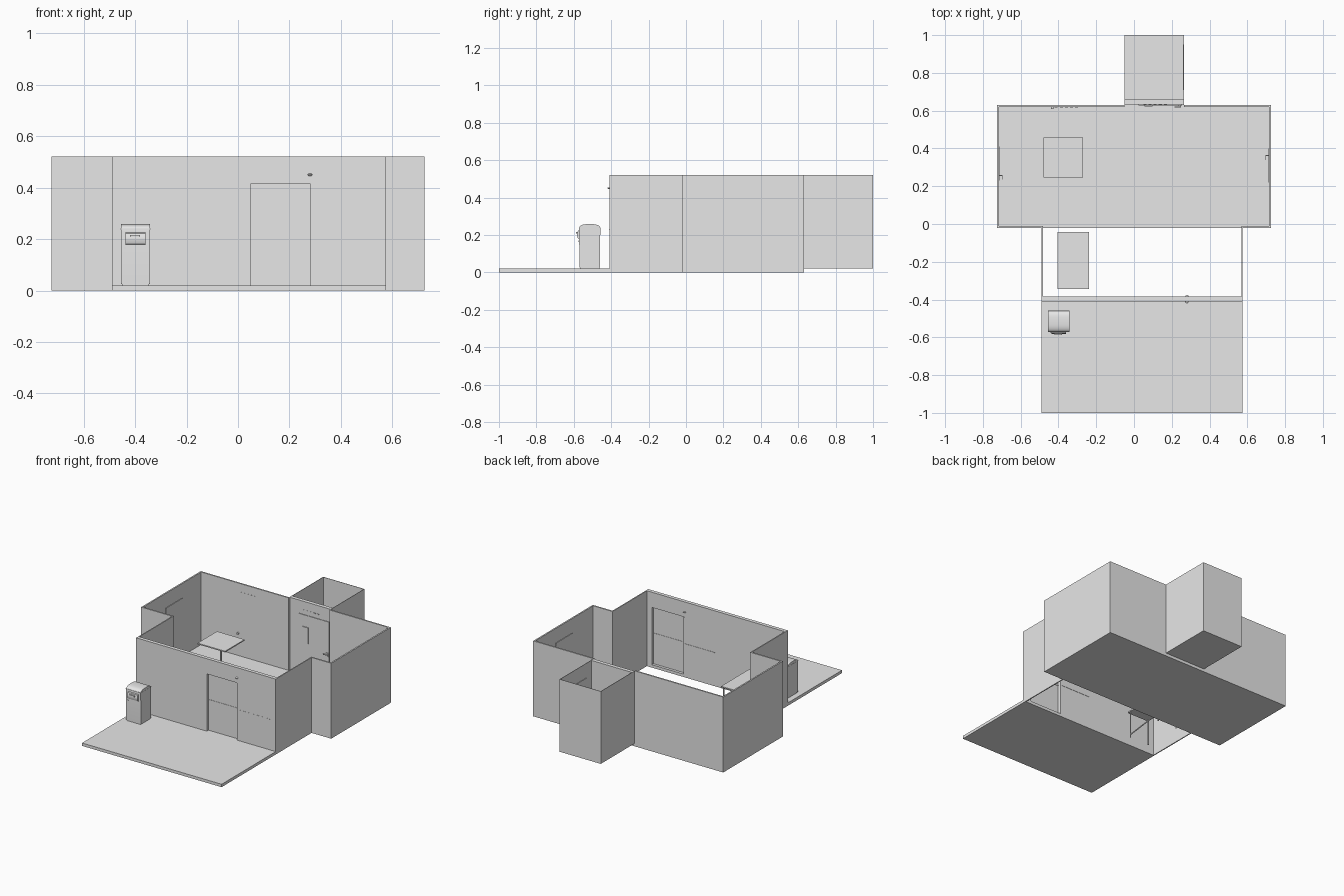
import bpy, bmesh, math
from mathutils import Vector

old = bpy.data.objects.get("Cube")
if old:
    bpy.data.objects.remove(old, do_unlink=True)

# One plain grey for everything
GREY = (0.8, 0.8, 0.8, 1.0)
mat = bpy.data.materials.new("plain grey")
mat.diffuse_color = GREY
mat.use_nodes = True
mat.node_tree.nodes["Principled BSDF"].inputs["Base Color"].default_value = GREY


def finish(name, bm, smooth=False):
    bmesh.ops.recalc_face_normals(bm, faces=bm.faces)
    me = bpy.data.meshes.new(name)
    bm.to_mesh(me)
    bm.free()
    me.materials.append(mat)
    ob = bpy.data.objects.new(name, me)
    bpy.context.collection.objects.link(ob)
    if smooth:
        bpy.ops.object.select_all(action="DESELECT")
        ob.select_set(True)
        bpy.context.view_layer.objects.active = ob
        bpy.ops.object.shade_smooth_by_angle(angle=math.radians(35))
    return ob


def boxes(name, *ranges):
    """One object from boxes given as (x0, x1, y0, y1, z0, z1)."""
    bm = bmesh.new()
    for x0, x1, y0, y1, z0, z1 in ranges:
        vs = bmesh.ops.create_cube(bm, size=1)["verts"]
        for v in vs:
            v.co = Vector((x1 if v.co.x > 0 else x0,
                           y1 if v.co.y > 0 else y0,
                           z1 if v.co.z > 0 else z0))
    return finish(name, bm)


def prism(name, outline, to_point, depth, smooth=False):
    """Extrude a 2D outline; to_point turns (u, v) into a 3D point."""
    bm = bmesh.new()
    face = bm.faces.new([bm.verts.new(to_point(*p)) for p in outline])
    new = bmesh.ops.extrude_face_region(bm, geom=[face])["geom"]
    bmesh.ops.translate(bm, vec=depth,
                        verts=[g for g in new if isinstance(g, bmesh.types.BMVert)])
    return finish(name, bm, smooth)


def rod(name, a, b, r, sides=10):
    a, b = Vector(a), Vector(b)
    bm = bmesh.new()
    bmesh.ops.create_cone(bm, cap_ends=True, segments=sides, radius1=r, radius2=r,
                          depth=(b - a).length)
    rot = (b - a).to_track_quat("Z", "Y")
    for v in bm.verts:
        v.co = rot @ v.co + (a + b) / 2
    return finish(name, bm, True)


H, F = 0.52, 0.02                 # wall height, floor level
XL, XR = -0.49, 0.575             # front bay
RX, RY0, RY1 = 0.725, -0.02, 0.63  # main room
T = 0.01                          # wall thickness
AX0, AX1 = -0.05, 0.265           # annex

# Floors
boxes("patio_slab", (XL, XR, -1.0, -0.41, 0, F))
boxes("main_floor", (-RX, RX, RY0, RY1, 0, F))

# Front wall with a two-leaf sliding door, each leaf recessed on one side
D0, DM, D1, DT = 0.05, 0.28, 0.53, 0.415
WF, WM, WB = -0.41, -0.3975, -0.385
boxes("front_wall", (XL, D0, WF, WB, 0, H), (D1, XR, WF, WB, 0, H),
      (D0, D1, WF, WB, DT, H), (D0, D1, WF, WB, 0, F))
boxes("sliding_leaf", (D0, DM + 0.005, WM + 0.006, WB, F, DT))
boxes("fixed_leaf", (DM, D1, WF, WM - 0.006, F, DT))
boxes("door_mid_rails", (D0, DM, WM + 0.004, WB + 0.002, 0.228, 0.233),
      (DM, D1, WF - 0.001, WM - 0.004, 0.228, 0.233))
boxes("door_middle_post", (DM, DM + 0.008, WF, WB + 0.003, F, DT))

# Domed lamps on both sides of the front wall
for side, y in (("outer", WF), ("inner", WB)):
    bm = bmesh.new()
    bmesh.ops.create_uvsphere(bm, u_segments=16, v_segments=8, radius=1)
    for v in bm.verts:
        v.co = Vector((0.28 + v.co.x * 0.009, y + v.co.y * 0.010, 0.45 + v.co.z * 0.005))
    finish(side + "_door_lamp", bm, True)

# Side walls of the front bay and the walls of the main room
for side, x in (("right", XL), ("left", XR - 0.007)):
    boxes(side + "_bay_wall", (x, x + 0.007, WB, RY0, 0, H))
boxes("front_returns", (-RX, XL + 0.007, RY0, RY0 + T, F, H),
      (XR - 0.007, RX, RY0, RY0 + T, F, H))
boxes("side_walls", (-RX, -RX + T, RY0 + T, RY1, F, H), (RX - T, RX, RY0 + T, RY1, F, H))
boxes("back_wall", (-RX + T, AX0, RY1 - T, RY1, F, H), (AX1, RX - T, RY1 - T, RY1, F, H))

# Thick dividing wall and open-topped annex behind it
boxes("annex_dividing_wall", (AX0, AX1, 0.632, 0.658, F, H))
A = 0.003
boxes("annex_walls", (AX0, AX0 + A, RY1, 1, F, H), (AX1 - A, AX1, RY1, 1, F, H),
      (AX0 + A, AX1 - A, 1 - A, 1, F, H))
boxes("annex_floor", (AX0, AX1, RY1, 1, F, F + A))
boxes("annex_wall_panel", (AX1 - 0.006, AX1 - A, 0.71, 0.95, 0.06, 0.42))

# Annex door, window slot and handle
boxes("annex_door", (0.025, 0.255, 0.628, 0.632, F, 0.43))
boxes("annex_door_slot", (0.055, 0.098, 0.622, 0.629, 0.24, 0.35))
boxes("annex_door_handle", (0.235, 0.250, 0.623, 0.628, 0.19, 0.215),
      (0.215, 0.248, 0.617, 0.623, 0.20, 0.206))

# Side doors with lever handles
for name, s, y0, hy in (("right", -1, 0.23, 0.255), ("left", 1, 0.22, 0.36)):
    def span(a, b):
        return tuple(sorted((s * a, s * b)))
    boxes(name + "_side_door", (*span(RX - T - 0.004, RX - T), y0, y0 + 0.18, F, 0.42))
    boxes(name + "_side_handle", (*span(0.695, 0.712), hy, hy + 0.005, 0.2, 0.205),
          (*span(0.695, 0.699), hy - 0.02, hy + 0.005, 0.2, 0.205))

# Slotted vents high on the back wall and a round switch below
for name, x, y in (("wall_vent", -0.42, 0.62), ("annex_vent", 0.05, 0.632)):
    boxes(name, *[(x + i * 0.027, x + i * 0.027 + 0.016, y - 0.002, y, 0.458, 0.463)
                  for i in range(5)])
rod("wall_switch", (-0.432, 0.621, 0.175), (-0.432, 0.609, 0.175), 0.007, 12)

# Wall-side table in the main room
boxes("square_table_top", (-0.48, -0.27, 0.245, 0.457, 0.228, 0.236))
rod("square_table_stem", (-0.375, 0.35, F), (-0.375, 0.35, 0.228), 0.006)

# Long table in the bay, thin legs with diagonal braces
X0, X1, Y0, Y1, Z = -0.405, -0.238, -0.345, -0.042, 0.2
boxes("long_table_top", (X0, X1, Y0, Y1, Z, Z + 0.008))
for end, y in (("front", Y0 + 0.015), ("back", Y1 - 0.015)):
    for side, x in (("right", X0 + 0.01), ("left", X1 - 0.01)):
        rod(end + "_" + side + "_table_leg", (x, y, F), (x, y, Z), 0.004)
    rod(end + "_table_brace", (X0 + 0.01, y, Z - 0.005), (X1 - 0.01, y, F + 0.02), 0.004)

# Waste bin: arched body running across x, base and lid seam
B0, B1, BX0, BX1 = -0.572, -0.458, -0.455, -0.342
mid, half = (B0 + B1) / 2, (B1 - B0) / 2
arch = []
for i in range(17):
    a = math.pi * i / 16
    c, s = math.cos(a), math.sin(a)
    arch.append((mid + half * math.copysign(abs(c) ** 0.7, c), 0.232 + 0.026 * s ** 0.8 if s > 1e-6 else 0.232))
profile = [(B0 + 0.003, F + 0.006), (B1 - 0.003, F + 0.006)] + arch
prism("bin_body", profile, lambda y, z: (BX0, y, z), (BX1 - BX0, 0, 0), True)
boxes("bin_base", (BX0 + 0.004, BX1 - 0.004, B0 + 0.005, B1 - 0.005, F, F + 0.006))
boxes("bin_lid_seam", (BX0 - 0.001, BX1 + 0.001, B0 - 0.001, B1 + 0.001, 0.238, 0.241))

# Bin flap with a bulging front, grip and lock
flap = [(B0, 0.178), (B0 - 0.006, 0.181), (B0 - 0.011, 0.195), (B0 - 0.011, 0.205),
        (B0 - 0.006, 0.222), (B0, 0.226)]
prism("bin_flap", flap, lambda y, z: (-0.437, y, z), (0.077, 0, 0), True)
boxes("bin_flap_grip", (-0.42, -0.38, B0 - 0.016, B0 - 0.008, 0.207, 0.215))
rod("bin_lock", (-0.44, B0 + 0.001, 0.165), (-0.44, B0 - 0.003, 0.165), 0.004)
